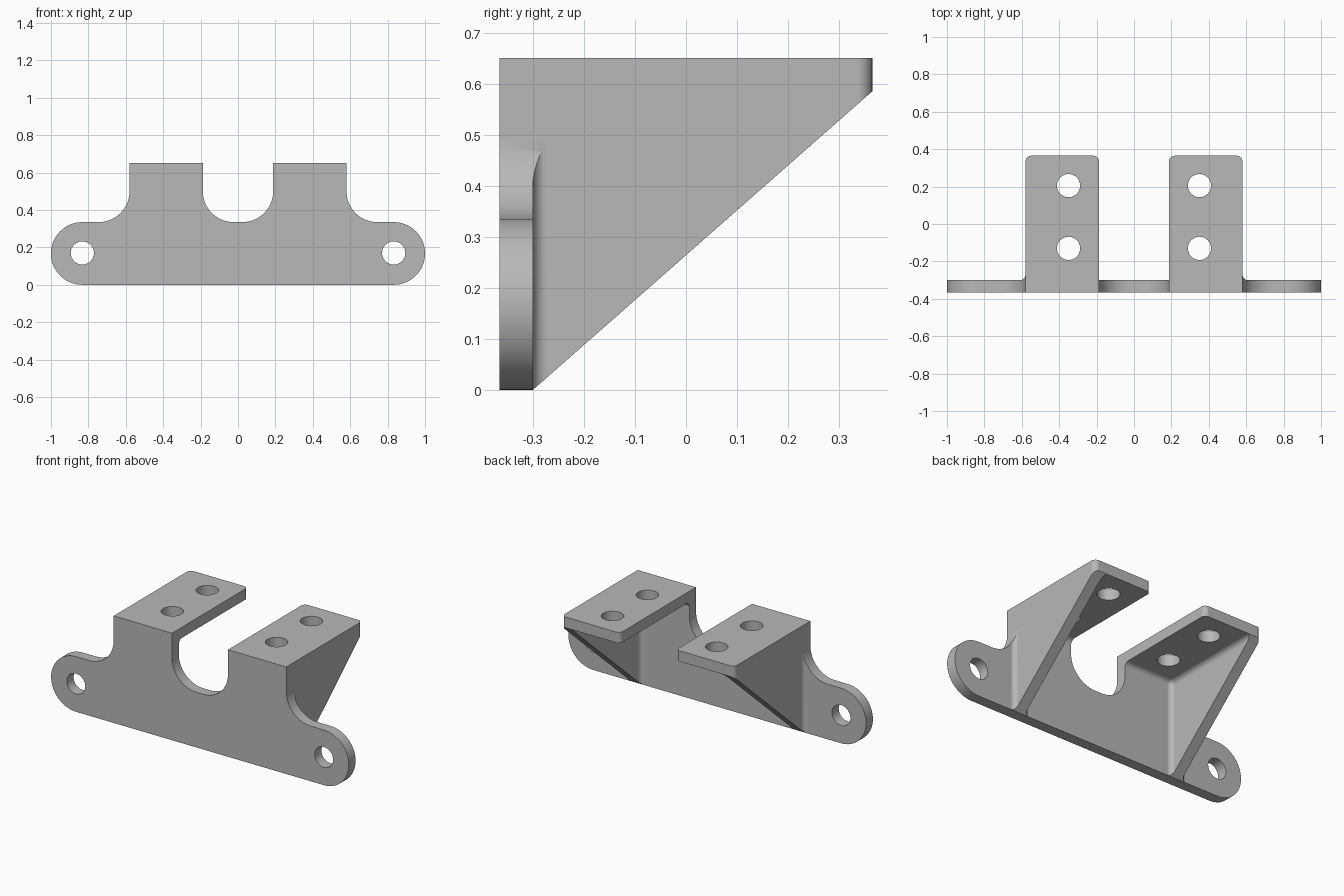
import bpy, bmesh, math

if "Cube" in bpy.data.objects:
    bpy.data.objects.remove(bpy.data.objects["Cube"], do_unlink=True)

WALL = 0.065            # sheet thickness
BACK = -0.30            # rear face of the front plate
FILLET = 0.03
HOLE = 0.062


def arc(cx, cy, r, start, end, n=20):
    angles = [math.radians(start + (end - start) * i / n) for i in range(n + 1)]
    return [(round(cx + r * math.cos(a), 5), round(cy + r * math.sin(a), 5)) for a in angles]


def mirrored(half):
    return half + [(-x, v) for x, v in reversed(half)]


def prism(name, outline, axis, low, high):
    """Extrude a 2D outline along x, y or z."""
    place = {"x": lambda u, v, w: (w, u, v),
             "y": lambda u, v, w: (u, w, v),
             "z": lambda u, v, w: (u, v, w)}[axis]
    bm = bmesh.new()
    face = bm.faces.new([bm.verts.new(place(u, v, low)) for u, v in outline])
    new = bmesh.ops.extrude_face_region(bm, geom=[face])["geom"]
    shift = place(0, 0, high - low)
    bmesh.ops.translate(bm, vec=shift, verts=[g for g in new if isinstance(g, bmesh.types.BMVert)])
    bmesh.ops.recalc_face_normals(bm, faces=bm.faces)
    mesh = bpy.data.meshes.new(name)
    bm.to_mesh(mesh)
    bm.free()
    obj = bpy.data.objects.new(name, mesh)
    bpy.context.collection.objects.link(obj)
    return obj


def combine(target, tool, operation):
    """Apply a boolean and discard the tool."""
    tool.hide_render = True
    mod = target.modifiers.new("Boolean", "BOOLEAN")
    mod.operation, mod.object, mod.solver = operation, tool, "EXACT"
    bpy.context.view_layer.objects.active = target
    bpy.ops.object.modifier_apply(modifier=mod.name)
    bpy.data.objects.remove(tool, do_unlink=True)


# Front outline: rounded ears, concave shoulders and the central U notch
front = mirrored(arc(0.8325, 0.1675, 0.1675, -90, 90, 32)
                 + arc(0.745, 0.5, 0.165, 270, 180)
                 + [(0.58, 1), (0.188, 1)]
                 + arc(0.023, 0.5, 0.165, 0, -90))
bracket = prism("mounting_bracket", front, "y", -1, 1)

# Side outline: flat top, short rear edge and sloping gusset
side = [(-0.365, -0.1), (BACK, -0.1), (BACK, 0), (0.365, 0.585), (0.365, 0.65), (-0.365, 0.65)]
combine(bracket, prism("side_outline", side, "x", -1.5, 1.5), "INTERSECT")

# Plan outline: thin plate, outer fillets and rounded shelf corners
plan = mirrored([(1.1, -1), (1.1, BACK)]
                + arc(0.58 + FILLET, BACK + FILLET, FILLET, 270, 180, 8)
                + arc(0.55, 0.335, FILLET, 0, 90, 8)
                + arc(0.217, 0.335, FILLET, 90, 180, 8))
combine(bracket, prism("plan_outline", plan, "z", -1, 2), "INTERSECT")

# Hollow under the shelves, between the gussets, with filleted inner corners
inner = 0.58 - WALL
cavity = prism("cavity", [(-inner, BACK), (inner, BACK), (inner, 1), (-inner, 1)], "z", -1, 0.585)
bm = bmesh.new()
bm.from_mesh(cavity.data)
edges = []
for e in bm.edges:
    mid = (e.verts[0].co + e.verts[1].co) / 2
    if (mid.y < BACK + 0.01 and mid.z > -0.9) or (mid.z > 0.58 and mid.y < 0.9):
        edges.append(e)
bmesh.ops.bevel(bm, geom=edges, offset=FILLET, segments=8, profile=0.5, affect="EDGES")
bmesh.ops.recalc_face_normals(bm, faces=bm.faces)
bm.to_mesh(cavity.data)
bm.free()
combine(bracket, cavity, "DIFFERENCE")

# Bolt holes through the ears and the shelves
for s in (-1, 1):
    ear = arc(s * 0.8325, 0.17, HOLE, 0, 360, 40)[:-1]
    combine(bracket, prism("ear_hole", ear, "y", -1, 0), "DIFFERENCE")
    for y in (-0.13, 0.205):
        shelf = arc(s * 0.35, y, HOLE, 0, 360, 40)[:-1]
        combine(bracket, prism("shelf_hole", shelf, "z", 0.5, 1), "DIFFERENCE")

# Plain grey metal
grey = bpy.data.materials.new("plain_grey")
grey.use_nodes = True
colour = (0.48, 0.48, 0.48, 1)
grey.diffuse_color = colour
grey.node_tree.nodes["Principled BSDF"].inputs["Base Color"].default_value = colour
bracket.data.materials.clear()
bracket.data.materials.append(grey)
for p in bracket.data.polygons:
    p.material_index = 0

# Smooth fillets, flat faces
bpy.ops.object.select_all(action="DESELECT")
bracket.select_set(True)
bpy.context.view_layer.objects.active = bracket
bpy.ops.object.shade_smooth_by_angle(angle=math.radians(30))
weighted = bracket.modifiers.new("Weighted Normal", "WEIGHTED_NORMAL")
weighted.keep_sharp = True
